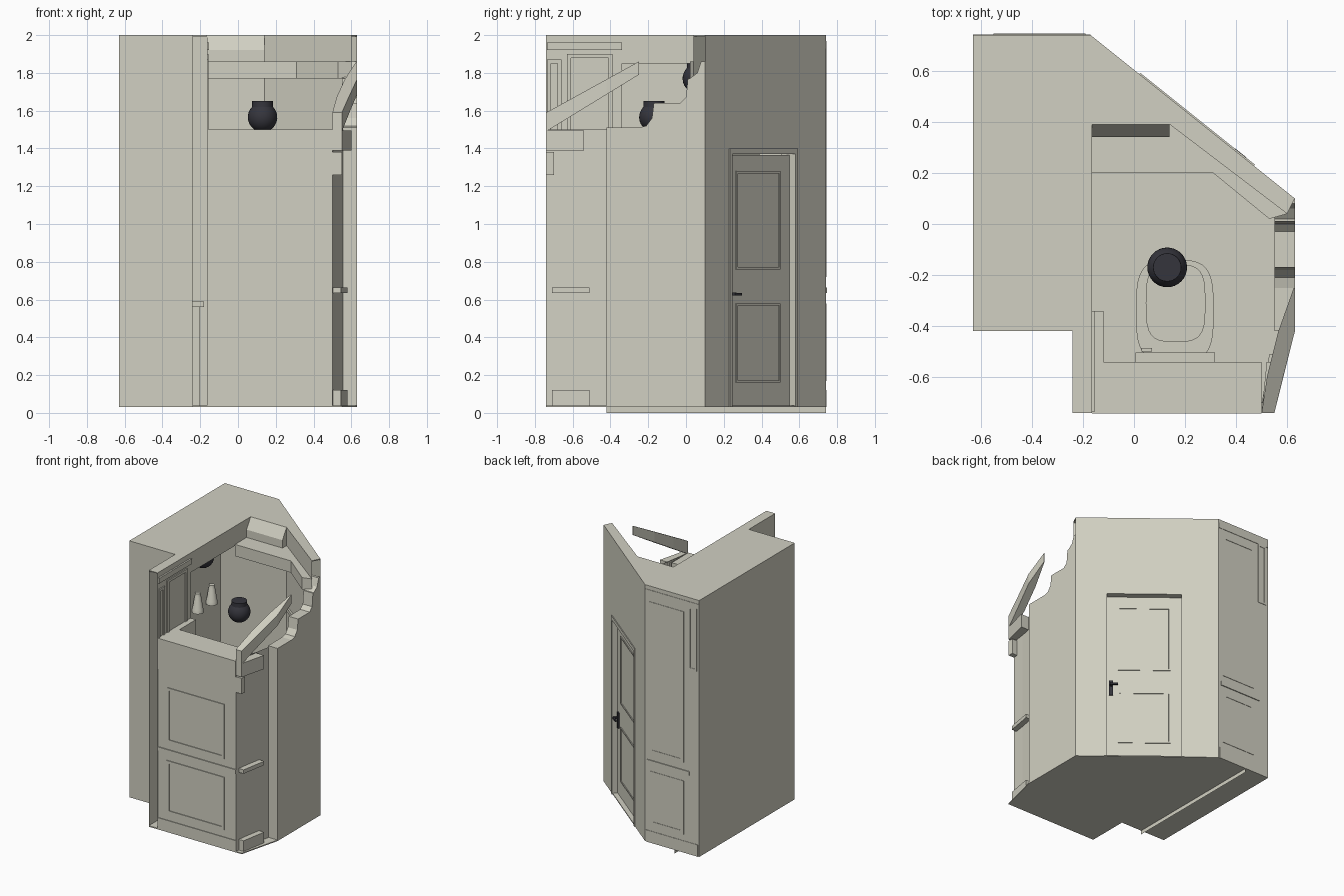
import bpy, bmesh, math
from mathutils import Vector

if "Cube" in bpy.data.objects:
    bpy.data.objects.remove(bpy.data.objects["Cube"])

def material(name, rgb):
    m = bpy.data.materials.new(name)
    m.diffuse_color = (*rgb, 1)
    m.use_nodes = True
    m.node_tree.nodes["Principled BSDF"].inputs["Base Color"].default_value = m.diffuse_color
    return m

CREAM = material("warm cream", (0.64, 0.63, 0.54))
DARK = material("charcoal metal", (0.035, 0.035, 0.045))

def finish(name, bm, mat=CREAM, recalc=True, smooth=False):
    if recalc:
        bmesh.ops.recalc_face_normals(bm, faces=bm.faces)
    me = bpy.data.meshes.new(name)
    bm.to_mesh(me)
    bm.free()
    ob = bpy.data.objects.new(name, me)
    bpy.context.collection.objects.link(ob)
    me.materials.append(mat)
    if smooth:
        bpy.context.view_layer.objects.active = ob
        ob.select_set(True)
        bpy.ops.object.shade_smooth_by_angle()
        ob.select_set(False)
    return ob

def sheet(name, pts, z0, z1):
    """Thin vertical wall along a plan polyline (outside on its right)."""
    bm = bmesh.new()
    lo = [bm.verts.new((x, y, z0)) for x, y in pts]
    hi = [bm.verts.new((x, y, z1)) for x, y in pts]
    for i in range(len(pts) - 1):
        bm.faces.new((lo[i], lo[i + 1], hi[i + 1], hi[i]))
    return finish(name, bm, recalc=False)

def prism(name, pts, a, b, axis="z", mat=CREAM, smooth=False):
    """Extruded profile: plan along z, or (y, z) profile along x."""
    bm = bmesh.new()
    at = (lambda p, h: (p[0], p[1], h)) if axis == "z" else (lambda p, h: (h, p[0], p[1]))
    lo = [bm.verts.new(at(p, a)) for p in pts]
    hi = [bm.verts.new(at(p, b)) for p in pts]
    bm.faces.new(lo)
    bm.faces.new(hi)
    n = len(pts)
    for i in range(n):
        bm.faces.new((lo[i], lo[(i + 1) % n], hi[(i + 1) % n], hi[i]))
    return finish(name, bm, mat, smooth=smooth)

def box(name, x0, x1, y0, y1, z0, z1, mat=CREAM):
    return prism(name, [(x0, y0), (x1, y0), (x1, y1), (x0, y1)], z0, z1, mat=mat)

def slab(name, frame, u0, u1, z0, z1, d0, d1, mat=CREAM):
    """Box on a wall: u along the wall, d outward from it."""
    o, u, n = (Vector(v) for v in frame)
    pts = [o + u * a + n * d for a, d in ((u0, d0), (u1, d0), (u1, d1), (u0, d1))]
    return prism(name, [tuple(p) for p in pts], z0, z1, mat=mat)

def panel(name, frame, u0, u1, z0, z1, w=0.02, d=0.008):
    """Raised picture-frame moulding."""
    slab(name + "_bottom", frame, u0, u1, z0, z0 + w, 0, d)
    slab(name + "_top", frame, u0, u1, z1 - w, z1, 0, d)
    slab(name + "_left", frame, u0, u0 + w, z0 + w, z1 - w, 0, d)
    slab(name + "_right", frame, u1 - w, u1, z0 + w, z1 - w, 0, d)

def lathe(name, x, y, profile, mat, n=32):
    bm = bmesh.new()
    rings = [[bm.verts.new((x + r * math.cos(2 * math.pi * i / n),
                            y + r * math.sin(2 * math.pi * i / n), z)) for i in range(n)]
             for r, z in profile]
    for a, b in zip(rings, rings[1:]):
        for i in range(n):
            bm.faces.new((a[i], a[(i + 1) % n], b[(i + 1) % n], b[i]))
    bm.faces.new(rings[0])
    bm.faces.new(rings[-1])
    return finish(name, bm, mat, smooth=True)

def rounded(cx, cy, hx, hy, power=3.5, n=32):
    f = lambda v: math.copysign(abs(v) ** (2 / power), v)
    return [(cx + hx * f(math.cos(2 * math.pi * i / n)),
             cy + hy * f(math.sin(2 * math.pi * i / n))) for i in range(n)]

# wall frames: origin, direction along, outward normal
L = math.hypot(0.80, 0.64)
DIAG = ((0.63, 0.10), (-0.80 / L, 0.64 / L), (0.64 / L, 0.80 / L))
FRONT = ((0, -0.735), (1, 0), (0, -1))
BACK = ((0, 0.735), (1, 0), (0, 1))
INNER = ((-0.165, 0), (0, 1), (1, 0))
def on_diag(u, d=0):
    return tuple(Vector(DIAG[0]) + Vector(DIAG[1]) * u + Vector(DIAG[2]) * d)

# floor and roof
outline = [(-0.63, -0.42), (-0.24, -0.42), (-0.24, -0.74), (0.55, -0.74), (0.63, -0.42),
           (0.63, 0.10), (-0.17, 0.74), (-0.63, 0.74)]
prism("floor", outline, 0.03, 0.038)
prism("roof", [(-0.63, -0.42), (-0.24, -0.42), (-0.24, -0.74), (-0.165, -0.74), (-0.165, 0.39),
               (0.14, 0.39), (0.6, 0.04), (0.63, 0.10), (-0.17, 0.74), (-0.63, 0.74)], 1.993, 2.0)

# outer shell of the left block
sheet("back_left_walls", [(-0.17, 0.74), (-0.63, 0.74), (-0.63, -0.42), (-0.24, -0.42), (-0.24, -0.74)], 0.03, 2)
# niche partition, running down to the ground
sheet("niche_partition", [(-0.42, -0.42), (-0.42, 0.74)], 0, 2)
# inner left wall with niche opening and header
sheet("inner_left_wall", [(-0.165, -0.74), (-0.165, -0.34)], 0.03, 2)
sheet("niche_header", [(-0.165, -0.34), (-0.165, 0.39)], 1.85, 2)
box("niche_jamb", -0.165, -0.12, -0.54, -0.34, 0.03, 1.5)
panel("inner_left_panel", INNER, -0.63, -0.39, 1.32, 1.9)
panel("inner_side_panel", INNER, -0.735, -0.66, 1.32, 1.87)
slab("inner_left_crown", INNER, -0.735, -0.34, 1.92, 1.96, 0, 0.012)

# inner back wall and crown
sheet("inner_back_wall", [(-0.42, 0.39), (0.14, 0.39), (0.6, 0.04)][::-1], 0.03, 2)
prism("crown_soffit", [(-0.165, 0.39), (0.14, 0.39), (0.6, 0.04), (0.53, 0.02), (0.31, 0.2), (-0.165, 0.2)], 1.77, 1.86)
prism("crown_cove", [(0.39, 2.0), (0.34, 1.92), (0.34, 1.86), (0.39, 1.86)], -0.165, 0.14, "x")

# diagonal wall around the door
U0, U1, DZ = 0.205, 0.78, 1.39
sheet("diagonal_right", [on_diag(0), on_diag(U0)], 0.03, 2)
sheet("diagonal_left", [on_diag(U1), on_diag(L)], 0.03, 2)
sheet("diagonal_header", [on_diag(U0), on_diag(U1)], DZ, 2)
slab("door", DIAG, U0 + 0.02, U1 - 0.02, 0.035, 1.365, -0.07, -0.035)
slab("door_jamb_right", DIAG, U0, U0 + 0.02, 0.03, DZ, -0.09, 0.006)
slab("door_jamb_left", DIAG, U1 - 0.02, U1, 0.03, DZ, -0.09, 0.006)
slab("door_head", DIAG, U0, U1, 1.37, DZ + 0.01, -0.09, 0.006)
DOOR = (on_diag(0, -0.035), DIAG[1], DIAG[2])
panel("door_upper_panel", DOOR, U0 + 0.1, U1 - 0.1, 0.76, 1.28, 0.012, 0.005)
panel("door_lower_panel", DOOR, U0 + 0.1, U1 - 0.1, 0.16, 0.58, 0.012, 0.005)
slab("handle_plate", DOOR, U0 + 0.035, U0 + 0.062, 0.55, 0.67, 0, 0.01, DARK)
slab("handle_stem", DOOR, U0 + 0.043, U0 + 0.055, 0.622, 0.638, 0.01, 0.04, DARK)
slab("handle_lever", DOOR, U0 + 0.043, U0 + 0.1, 0.622, 0.636, 0.03, 0.042, DARK)

# panelled back wall
panel("back_upper_panel", BACK, -0.50, -0.21, 0.72, 1.88, 0.025)
panel("back_lower_panel", BACK, -0.50, -0.21, 0.17, 0.58, 0.025)
slab("back_rail", BACK, -0.55, -0.19, 0.635, 0.665, 0, 0.012)
slab("back_base", BACK, -0.62, -0.18, 0.03, 0.12, 0, 0.008)
slab("back_crown", BACK, -0.63, -0.17, 1.93, 1.97, 0, 0.008)
panel("back_strip", BACK, -0.61, -0.54, 1.45, 1.93, 0.015)

# front panelled half wall with deep ledge
box("front_wall", -0.165, 0.50, -0.735, -0.54, 0.03, 1.5)
box("front_ledge", -0.165, 0.50, -0.742, -0.73, 1.38, 1.5)
box("front_frieze", -0.165, 0.50, -0.739, -0.73, 1.26, 1.38)
box("front_rail", -0.165, 0.50, -0.742, -0.73, 0.635, 0.665)
box("front_base", -0.165, 0.50, -0.740, -0.73, 0.03, 0.12)
panel("front_upper_panel", FRONT, -0.09, 0.40, 0.72, 1.14, 0.022, 0.006)
panel("front_lower_panel", FRONT, -0.09, 0.40, 0.175, 0.58, 0.022, 0.006)

# curved side wall, trims and cap
curve = [(0.50, -0.74), (0.515, -0.63), (0.535, -0.52), (0.555, -0.42)]
sheet("curved_side_wall", curve, 0.03, 1.5)
for nm, z0, z1 in (("rail", 0.635, 0.665), ("base", 0.03, 0.12)):
    prism("side_" + nm, [(0.50, -0.71), (0.545, -0.71), (0.58, -0.51), (0.53, -0.51)], z0, z1)
prism("side_cap", [(0.50, -0.74), (0.55, -0.74), (0.60, -0.54), (0.52, -0.54)], 1.39, 1.495)
prism("side_frieze", [(0.49, -0.74), (0.55, -0.74), (0.55, -0.70), (0.50, -0.70)], 1.26, 1.38)

# right wall with stepped top
prism("right_wall", [(-0.42, 0.03), (-0.42, 1.51), (-0.25, 1.51), (-0.21, 1.52), (-0.18, 1.56),
                     (-0.17, 1.64), (-0.03, 1.64), (0.0, 1.67), (0.01, 1.77), (0.02, 1.77),
                     (0.06, 1.80), (0.08, 1.86), (0.10, 1.86), (0.10, 0.03)], 0.55, 0.63, "x")

# sloping stair string: ribbon of four-point sections
bm = bmesh.new()
rows = []
for t, xi, xo in ((0, 0.50, 0.55), (0.3, 0.522, 0.586), (0.65, 0.565, 0.63), (1, 0.626, 0.63)):
    y, zb, zt = -0.74 + 0.49 * t, 1.49 + 0.30 * t, 1.59 + 0.27 * t
    rows.append([bm.verts.new(p) for p in ((xi, y, zb), (xo, y, zb), (xo, y, zt), (xi, y, zt))])
for a, b in zip(rows, rows[1:]):
    for i in range(4):
        bm.faces.new((a[i], a[(i + 1) % 4], b[(i + 1) % 4], b[i]))
bm.faces.new(rows[0])
bm.faces.new(rows[-1])
finish("stair_string", bm)

# globe lamps
def globe(name, x, y, z, r=0.078):
    prof = [(r * math.cos(a), z + r * math.sin(a))
            for a in (math.radians(-88 + 12 * k) for k in range(12))]
    lathe(name, x, y, prof + [(0.055, z + 0.065), (0.055, z + 0.085)], DARK)
globe("pendant_lamp", 0.13, -0.17, 1.565)
globe("niche_lamp", -0.34, 0.06, 1.77)

# ribbed sconces in the niche
for i, y in enumerate((0.055, 0.225)):
    prof = []
    for k in range(5):
        r, z = 0.042 - 0.005 * k, 1.34 + 0.03 * k
        prof += [(r, z), (r - 0.003, z + 0.025)]
    lathe(f"sconce_{i + 1}", -0.38, y, prof, CREAM, 20)

# vanity in the niche
box("vanity", -0.42, -0.20, -0.30, 0.35, 0.04, 0.56)
box("vanity_top", -0.42, -0.18, -0.32, 0.37, 0.56, 0.59)

# toilet
prism("toilet_foot", rounded(0.16, -0.36, 0.09, 0.16), 0.035, 0.2, smooth=True)
prism("toilet_bowl", rounded(0.16, -0.34, 0.14, 0.19), 0.2, 0.29, smooth=True)
prism("toilet_seat", rounded(0.16, -0.34, 0.152, 0.2), 0.29, 0.305, smooth=True)
prism("toilet_lid", rounded(0.163, -0.31, 0.117, 0.152), 0.305, 0.315, smooth=True)
box("toilet_tank", 0.01, 0.31, -0.54, -0.51, 0.29, 0.53)
box("tank_lid", 0.005, 0.317, -0.54, -0.503, 0.53, 0.55)
box("flush_lever", 0.03, 0.07, -0.50, -0.485, 0.49, 0.502)
